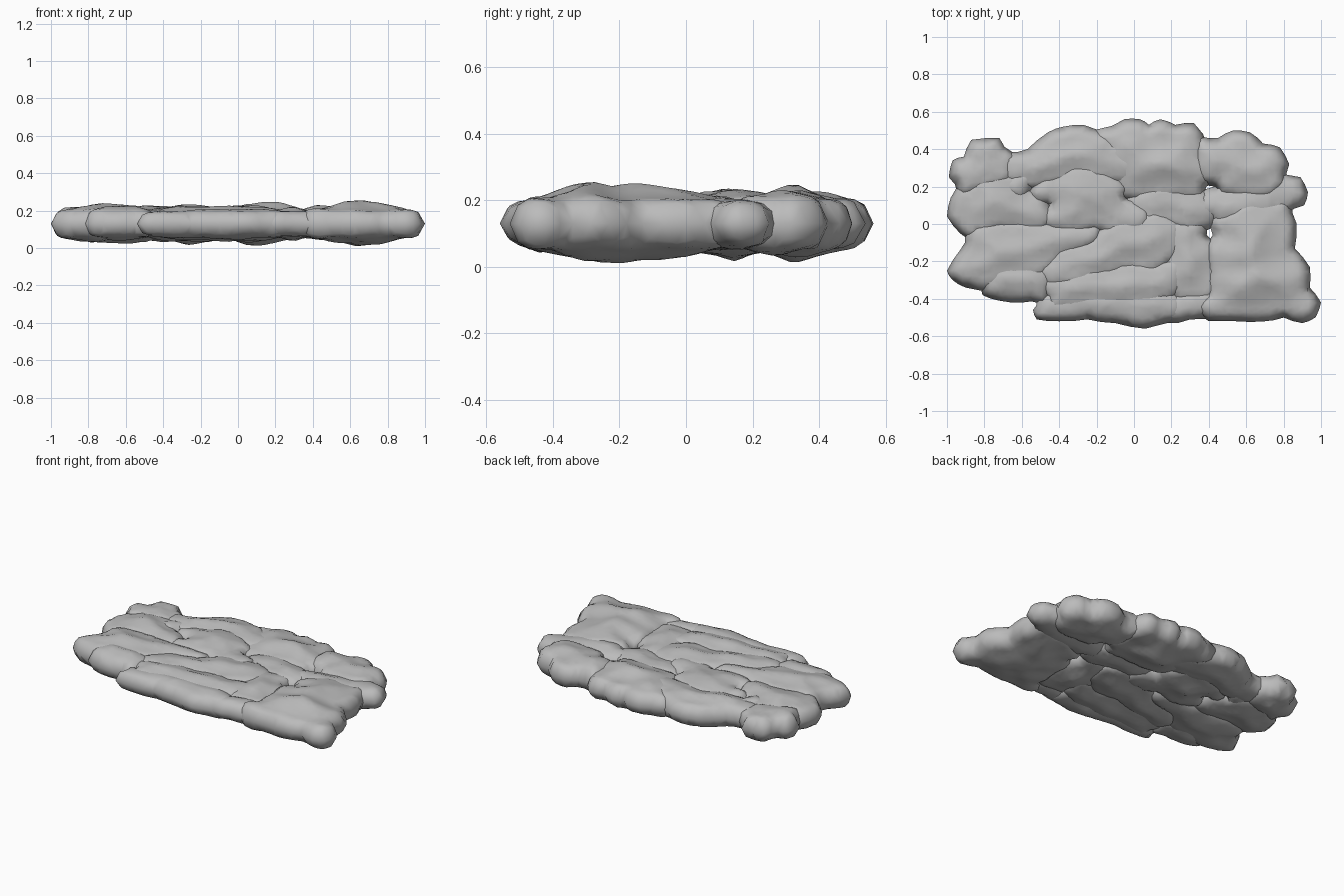
import bpy, bmesh, math, random
from mathutils import Vector, noise
from mathutils.geometry import delaunay_2d_cdt, intersect_point_line

random.seed(4)
if "Cube" in bpy.data.objects:
    bpy.data.objects.remove(bpy.data.objects["Cube"])

MID, ROUND, STEP, REACH, OVERLAP = .13, .075, .028, .03, .045

grey = bpy.data.materials.new("stone grey")
grey.use_nodes = True
colour = (.5, .5, .5, 1)
grey.diffuse_color = colour
grey.node_tree.nodes["Principled BSDF"].inputs["Base Color"].default_value = colour

stones = []


def stone(name, half_height, *outline):
    """Note down one stone by its clockwise plan outline."""
    stones.append((name, half_height, [Vector(p) for p in outline]))


def edge_distance(p, outline):
    """Distance from a point to the nearest side of an outline."""
    best = math.inf
    for a, b in zip(outline, outline[1:] + outline[:1]):
        foot, t = intersect_point_line(p, a, b)
        nearest = a.lerp(b, min(max(t, 0), 1))
        best = min(best, (p - nearest).length)
    return best


def inside(p, outline):
    hit = False
    for a, b in zip(outline, outline[1:] + outline[:1]):
        if (a.y > p.y) != (b.y > p.y):
            if p.x < a.x + (p.y - a.y) * (b.x - a.x) / (b.y - a.y):
                hit = not hit
    return hit


def outward(a, b):
    along = (b - a).normalized()
    return Vector((-along.y, along.x))


def grown_outline(index):
    """Round the sides a little and push joints under the neighbours."""
    own = stones[index][-1]
    others = [s[-1] for i, s in enumerate(stones) if i != index]
    result = []
    for i, p in enumerate(own):
        before, after = own[i - 1], own[(i + 1) % len(own)]
        middle = (p + after) / 2 + outward(p, after) * .004
        for q, normal in ((p, outward(before, after)), (middle, outward(p, after))):
            pushed = q + normal * OVERLAP
            near = any(inside(q, o) or edge_distance(q, o) < REACH for o in others)
            covered = any(inside(pushed, o) for o in others)
            if near and covered:
                result.append(pushed)
            else:
                result.append(q + normal * REACH * .3 if near else q)
    return result


def build_stone(index):
    name, half_height, _ = stones[index]
    outline = grown_outline(index)
    n = len(outline)
    # Scatter a jittered grid inside the outline
    points = list(outline)
    xs, ys = [p.x for p in outline], [p.y for p in outline]
    for i in range(int((max(xs) - min(xs)) / STEP) + 1):
        for j in range(int((max(ys) - min(ys)) / STEP) + 1):
            p = Vector((min(xs) + i * STEP, min(ys) + j * STEP))
            p += Vector((random.uniform(-1, 1), random.uniform(-1, 1))) * STEP * .25
            if inside(p, outline) and edge_distance(p, outline) > STEP * .35:
                points.append(p)
    flat, _, faces, *_ = delaunay_2d_cdt(points, [], [list(range(n))], 1, 1e-5)

    # Swell the plan into a rounded stone, crested and uneven on both sides
    bm = bmesh.new()
    top, bottom = [], []
    for p in flat:
        d = edge_distance(p, outline)
        swell = math.sqrt(max(0, 1 - (1 - min(d / ROUND, 1)) ** 2))
        crest = half_height + max(0, d - ROUND) * .25
        sides = []
        for sign in (1, -1):
            bump = noise.noise(Vector((p.x * 6, p.y * 8, index * 3 + sign)))
            sides.append(MID + sign * swell * crest * (1 + bump * .17))
        upper = bm.verts.new((p.x, p.y, sides[0] if d > 1e-4 else MID))
        top.append(upper)
        bottom.append(bm.verts.new((p.x, p.y, sides[1])) if d > 1e-4 else upper)
    for face in faces:
        for layer in (top, bottom):
            corners = [layer[k] for k in face]
            if not bm.faces.get(corners):
                bm.faces.new(corners)
    bmesh.ops.recalc_face_normals(bm, faces=bm.faces)

    mesh = bpy.data.meshes.new(name)
    bm.to_mesh(mesh)
    bm.free()
    mesh.materials.append(grey)
    obj = bpy.data.objects.new(name, mesh)
    bpy.context.collection.objects.link(obj)
    bpy.ops.object.select_all(action="DESELECT")
    obj.select_set(True)
    bpy.context.view_layer.objects.active = obj
    bpy.ops.object.shade_smooth_by_angle(angle=math.radians(75))


# Back row
stone("back_corner_stone", .08, (-.99, .25), (-.97, .34), (-.91, .36), (-.87, .45),
      (-.72, .46), (-.67, .36), (-.68, .25), (-.85, .2), (-.92, .18))
stone("back_arched_stone", .075, (-.68, .36), (-.57, .4), (-.46, .49), (-.38, .52),
      (-.27, .53), (-.18, .49), (-.13, .42), (.03, .38), (.08, .31), (.02, .25),
      (-.12, .24), (-.3, .27), (-.45, .23), (-.58, .22), (-.67, .25))
stone("back_middle_stone", .075, (-.19, .48), (-.05, .56), (.03, .56), (.08, .53),
      (.14, .56), (.22, .53), (.32, .54), (.36, .48), (.34, .36), (.4, .24),
      (.35, .17), (.22, .17), (.08, .16), (-.05, .18), (-.1, .28), (-.12, .4))
stone("back_left_stone", .08, (.36, .45), (.45, .46), (.53, .5), (.62, .49),
      (.69, .43), (.78, .41), (.83, .32), (.78, .24), (.72, .17), (.62, .17),
      (.52, .18), (.43, .2), (.35, .29))

# Middle rows
stone("right_side_stone", .075, (-1, .04), (-.98, .14), (-.87, .18), (-.83, .24),
      (-.76, .26), (-.6, .22), (-.52, .14), (-.46, .02), (-.52, -.03), (-.62, -.01),
      (-.72, 0), (-.85, -.03), (-.93, -.05))
stone("small_wedge_stone", .075, (-.64, .25), (-.58, .27), (-.54, .2), (-.58, .15), (-.68, .18))
stone("upper_middle_stone", .08, (-.53, .16), (-.42, .28), (-.25, .3), (-.15, .26),
      (-.06, .18), (-.02, .1), (.05, .06), (.06, 0), (-.02, -.03), (-.2, -.03),
      (-.4, -.02), (-.47, .02), (-.46, .1))
stone("centre_stone", .065, (-.01, .12), (.08, .17), (.22, .19), (.38, .18), (.43, .1),
      (.4, .02), (.3, -.02), (.18, .03), (.06, 0))
stone("left_side_stone", .07, (.36, .05), (.38, .14), (.55, .18), (.68, .2), (.75, .25),
      (.89, .25), (.93, .17), (.91, .1), (.8, .09), (.6, .05), (.45, .02))
stone("large_left_stone", .078, (.43, 0), (.55, .06), (.6, .1), (.82, .11), (.87, 0),
      (.86, -.13), (.94, -.23), (.94, -.34), (1, -.42), (.97, -.5), (.9, -.53),
      (.8, -.5), (.7, -.52), (.55, -.52), (.4, -.51), (.36, -.47), (.42, -.38),
      (.43, -.25), (.42, -.12))
stone("lower_right_stone", .08, (-1, -.25), (-.93, -.14), (-.87, -.06), (-.8, -.01),
      (-.6, -.01), (-.4, -.03), (-.18, -.03), (-.24, -.1), (-.4, -.15), (-.5, -.26),
      (-.7, -.29), (-.9, -.34), (-.97, -.3))
stone("lower_middle_stone", .075, (-.5, -.25), (-.4, -.14), (-.22, -.1), (-.1, 0),
      (.12, .05), (.23, -.02), (.22, -.14), (.1, -.24), (-.05, -.22), (-.2, -.28),
      (-.45, -.32))
stone("inner_left_stone", .065, (.2, 0), (.37, 0), (.4, -.12), (.42, -.24),
      (.43, -.33), (.38, -.39), (.25, -.38), (.15, -.3), (.18, -.15))

# Front rows
stone("front_right_stone", .075, (-.78, -.2), (-.55, -.2), (-.46, -.28), (-.5, -.4),
      (-.6, -.42), (-.72, -.41), (-.81, -.38), (-.81, -.28))
stone("front_inner_stone", .075, (-.48, -.34), (-.42, -.27), (-.25, -.26), (-.05, -.22),
      (.1, -.24), (.25, -.2), (.22, -.35), (.1, -.42), (-.1, -.42), (-.45, -.44))
stone("front_edge_stone", .07, (-.54, -.46), (-.5, -.42), (-.3, -.38), (-.1, -.38),
      (.1, -.36), (.22, -.4), (.25, -.5), (.18, -.52), (.06, -.56), (-.1, -.53),
      (-.25, -.51), (-.4, -.52), (-.52, -.51))
stone("front_small_stone", .068, (.13, -.46), (.25, -.4), (.4, -.38), (.45, -.48),
      (.3, -.51), (.18, -.52))

for number in range(len(stones)):
    build_stone(number)
